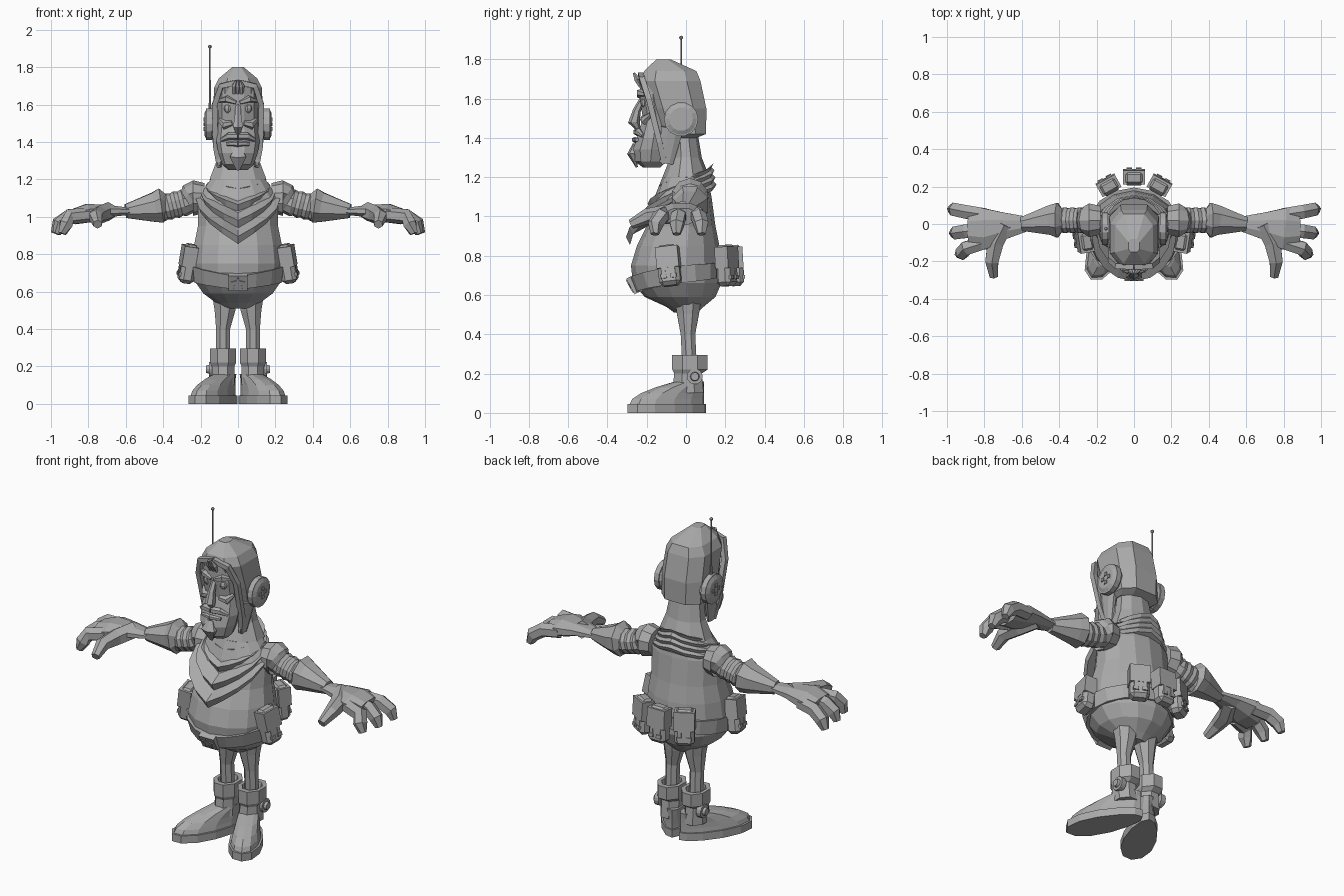
import bpy, bmesh, math
from mathutils import Vector, Matrix

cube = bpy.data.objects.get("Cube")
if cube:
    bpy.data.objects.remove(cube, do_unlink=True)

GREY = (.4, .4, .4, 1)
clay = bpy.data.materials.new("plain_grey")
clay.use_nodes = True
clay.diffuse_color = GREY
clay.node_tree.nodes["Principled BSDF"].inputs["Base Color"].default_value = GREY


def finish(name, bm, mirror=False):
    """Turn the bmesh into a flat-shaded object, optionally on both sides."""
    bmesh.ops.recalc_face_normals(bm, faces=bm.faces[:])
    mesh = bpy.data.meshes.new(name)
    bm.to_mesh(mesh)
    bm.free()
    mesh.materials.append(clay)
    obj = bpy.data.objects.new(name, mesh)
    bpy.context.scene.collection.objects.link(obj)
    if mirror:
        modifier = obj.modifiers.new("both_sides", 'MIRROR')
        modifier.use_mirror_merge = False


def skin(bm, rings):
    """Bridge a row of point rings and cap both ends."""
    loops = [[bm.verts.new(point) for point in ring] for ring in rings]
    count = len(loops[0])
    for low, high in zip(loops, loops[1:]):
        for k in range(count):
            after = (k + 1) % count
            bm.faces.new((low[k], low[after], high[after], high[k]))
    bm.faces.new(loops[0][::-1])
    bm.faces.new(loops[-1])


def oval(half_width, front, back, z, side_rise=0, back_rise=0, sides=12, flat_front=False,
         toe=0, boxy=1):
    """Oval ring in plan; its height may rise from front to side to back."""
    grow = 1 / math.cos(math.pi / sides) if flat_front else 1
    middle, half_depth = (front + back) / 2, (back - front) / 2
    points = []
    for k in range(sides):
        angle = (k + flat_front / 2) * math.tau / sides
        around = 2 - 2 * abs(angle / math.pi - 1)
        rise = side_rise * min(around, 1) + (back_rise - side_rise) * max(around - 1, 0)
        s, c = [math.copysign(abs(v) ** boxy, v) for v in (math.sin(angle), math.cos(angle))]
        points.append(Vector((grow * half_width * s * (1 + toe * c),
                              middle - grow * half_depth * c, z + rise)))
    return points


def loft(name, rows, mirror=False, matrix=Matrix(), **options):
    """Stack of ovals: half width, front y, back y, height."""
    bm = bmesh.new()
    skin(bm, [oval(*row, **options) for row in rows])
    bm.transform(matrix)
    finish(name, bm, mirror)


def tube(name, rows, sides=8, mirror=False, thickness=1):
    """Rows are x, y, z, radius along a path."""
    centres = [Vector(row[:3]) for row in rows]
    whole = (centres[-1] - centres[0]).normalized()
    reference = Vector((0, 1, 0)) if abs(whole.z) > .7 else Vector((0, 0, 1))
    rings = []
    for i, (centre, row) in enumerate(zip(centres, rows)):
        ahead = centres[min(i + 1, len(rows) - 1)]
        along = (ahead - centres[max(i - 1, 0)]).normalized()
        across = along.cross(reference).normalized()
        up = across.cross(along) * thickness
        angles = [(k + .5) * math.tau / sides for k in range(sides)]
        rings.append([centre + (across * math.cos(a) + up * math.sin(a)) * row[-1] for a in angles])
    bm = bmesh.new()
    skin(bm, rings)
    finish(name, bm, mirror)


def disc(name, centre, radius, rim_radius, thickness, sides=14):
    """Mirrored round plate facing sideways, tapering outward."""
    bm = bmesh.new()
    turn = Matrix.Translation(centre) @ Matrix.Rotation(math.pi / 2, 4, 'Y')
    bmesh.ops.create_cone(bm, cap_ends=True, segments=sides, radius1=radius,
                          radius2=rim_radius, depth=thickness, matrix=turn)
    finish(name, bm, mirror=True)


def ball(name, centre, radius, mirror=False):
    bm = bmesh.new()
    bmesh.ops.create_uvsphere(bm, u_segments=8, v_segments=6, radius=radius,
                              matrix=Matrix.Translation(centre))
    finish(name, bm, mirror)


def add_box(bm, centre, size, matrix=Matrix()):
    scale = Matrix.Diagonal((*size, 1))
    bmesh.ops.create_cube(bm, size=1, matrix=matrix @ Matrix.Translation(centre) @ scale)


# Body: egg-shaped torso and neck hood
loft("torso", [(.08, -.06, .06, .51), (.12, -.1, .09, .54), (.19, -.21, .15, .59),
               (.24, -.27, .18, .66), (.25, -.28, .18, .75), (.24, -.25, .17, .85),
               (.22, -.2, .15, .95), (.22, -.16, .13, 1.1), (.15, -.12, .11, 1.2)], sides=14)
loft("neck_hood", [(.16, -.12, .12, 1.2), (.12, -.08, .08, 1.3), (.1, -.08, .06, 1.42)], sides=10)

# Layered neck scarf hanging to a point at the front
folds = []
for k in range(4):
    width, front, back, drop = .15 + .025 * k, -.14 - .055 * k, .14 + .005 * k, 1.15 - .085 * k
    side, rear = .05 + .05 * k, .12 + .05 * k
    folds.append((width, front, back, drop, side, rear))
    folds.append((width - .01, front + .02, back - .01, drop - .04, side + .02, rear + .02))
loft("scarf", folds, sides=16)

# Tilted belt
belt_low, belt_high = (.25, -.26, .19, .61, .05, .09), (.26, -.29, .195, .68, .07, .09)
loft("belt", [belt_low, belt_high], sides=16)

# Buckle plate with a raised star
lean = Matrix.Translation((0, -.27, .65)) @ Matrix.Rotation(.5, 4, 'X')
bm = bmesh.new()
add_box(bm, (0, 0, 0), (.1, .03, .09), lean)
star = []
for depth in (-.01, -.02):
    spokes = [(k * math.pi / 5, .02 if k % 2 else .04) for k in range(10)]
    star.append([lean @ Vector((r * math.sin(a), depth, r * math.cos(a))) for a, r in spokes])
skin(bm, star)
finish("belt_buckle", bm)


def pouch(name, degrees, distance, tilt, roll=0):
    """Belt pouch with a flap and two buckled straps, facing outward."""
    place = (Matrix.Translation((0, -.04, .75)) @ Matrix.Rotation(math.radians(degrees), 4, 'Z')
             @ Matrix.Translation((distance, 0, 0)) @ Matrix.Rotation(tilt, 4, 'Y')
             @ Matrix.Rotation(roll, 4, 'X'))
    bm = bmesh.new()
    add_box(bm, (0, 0, 0), (.08, .11, .21), place)
    bmesh.ops.bevel(bm, geom=bm.edges[:], offset=.02, segments=1, affect='EDGES')
    add_box(bm, (.005, 0, .04), (.075, .115, .11), place)
    for side in (-.025, .025):
        add_box(bm, (.035, side, -.03), (.015, .02, .07), place)
        add_box(bm, (.04, side, -.06), (.015, .03, .02), place)
    finish(name, bm)


pouch("back_pouch", 90, .29, -.06)
for label, flip in (("left", 1), ("right", -1)):
    pouch(label + "_rear_pouch", 90 - flip * 29, .28, -.06)
    pouch(label + "_side_pouch", 90 - flip * 100, .27, -.15, flip * .12)

# Legs
tube("legs", [(.07, .01, .56, .07), (.07, .01, .5, .06), (.08, .01, .4, .04),
              (.08, .02, .2, .04)], mirror=True)

# Boots: splayed sole and low tapering foot, ankle cuff, ankle disc
splay = Matrix.Translation((.06, .03, 0)) @ Matrix.Rotation(.48, 4, 'Z')
loft("boot_soles", [(.09, -.37, .08, z) for z in (0, .045)], mirror=True, matrix=splay, toe=.2)
foot = []
for k in range(5):
    t = k / 4
    foot.append((.08 - .025 * t, -.36 + .27 * t * t, .07, .04 + .12 * t))
loft("boot_feet", foot, mirror=True, matrix=splay, toe=.2)
loft("boot_cuffs", [(.06, -.07, .09, .1), (.06, -.06, .08, .2), (.07, -.07, .11, .22),
                    (.07, -.07, .11, .295), (.05, -.04, .08, .295), (.04, -.03, .07, .25)],
     mirror=True, matrix=Matrix.Translation((.08, 0, 0)), sides=8, flat_front=True)
disc("ankle_plates", (.14, .045, .185), .04, .04, .03)
disc("ankle_studs", (.16, .045, .185), .025, .02, .02)

# Sleeves with stacked creases
sleeve = [(.18, .02, 1.1, .08), (.24, .02, 1.1, .095), (.25, .02, 1.1, .08)]
for k in range(8):
    sleeve.append((.27 + .02 * k, .02, 1.08 - .005 * k, .073 if k % 2 else .066))
tube("sleeves", sleeve, sides=10, mirror=True)

# Gloves: flared gauntlet, flat palm, three drooping fingers, thumb
tube("gauntlets", [(.38, .02, 1.06, .06), (.41, .02, 1.06, .1), (.45, .02, 1.05, .085),
                   (.6, 0, 1.03, .04)], mirror=True)
tube("palms", [(.58, 0, 1.03, .045), (.7, -.01, 1.03, .08), (.8, -.025, 1.02, .12),
               (.88, -.025, 1, .1)], mirror=True, thickness=.45)
for k, (label, y) in enumerate(zip(("rear", "middle", "front"), (.05, -.03, -.1))):
    reach = 1.01 - .01 * k * k
    tube(label + "_fingers", [(.8, y, 1.01, .04), (.9, y * 1.3, 1, .042),
                              (reach - .05, y * 1.55, .96, .04),
                              (reach - .03, y * 1.6, .91, .022)], sides=6, mirror=True)
tube("thumbs", [(.69, 0, 1.03, .05), (.74, -.1, 1.01, .05), (.76, -.2, 1, .04),
                (.75, -.28, .96, .025)], sides=6, mirror=True)

# Head: helmet with jaw straps, bearded face, one rim from the brow down to the chin
loft("helmet", [(.1, -.1, .05, 1.4), (.125, -.13, .1, 1.42), (.13, -.18, .1, 1.55),
                (.125, -.225, .07, 1.69), (.1, -.21, .05, 1.74), (.03, -.15, -.08, 1.8)],
     sides=8, flat_front=True, boxy=.7)
tube("jaw_straps", [(.12, -.07, 1.45, .025), (.1, -.1, 1.27, .015)], mirror=True, thickness=2.5)
loft("face", [(.05, -.22, -.13, 1.25), (.08, -.26, -.1, 1.28), (.1, -.27, -.08, 1.34),
              (.11, -.25, -.08, 1.4), (.1, -.22, -.08, 1.5), (.1, -.235, -.1, 1.6),
              (.1, -.235, -.1, 1.7)], sides=10, flat_front=True)
tube("helmet_rim", [(0, -.23, 1.72, .02), (.09, -.225, 1.7, .02), (.125, -.19, 1.6, .02),
                    (.12, -.135, 1.38, .02), (.1, -.11, 1.27, .02)], sides=4, mirror=True)

# Facial features
tube("nose", [(0, -.22, 1.6, .015), (0, -.25, 1.54, .02), (0, -.265, 1.48, .03),
              (0, -.24, 1.44, .01)], sides=6)
ball("eyes", (.05, -.205, 1.58), .028, mirror=True)
tube("cheeks", [(.03, -.22, 1.5, .015), (.07, -.21, 1.49, .025), (.1, -.18, 1.52, .01)],
     sides=6, mirror=True)
tube("eyebrows", [(.01, -.24, 1.61, .01), (.06, -.235, 1.63, .02), (.1, -.2, 1.62, .01)],
     sides=5, mirror=True)
tube("moustache", [(0, -.25, 1.43, .02), (.05, -.24, 1.43, .02), (.09, -.22, 1.41, .01)],
     sides=6, mirror=True)
tube("lower_lip", [(0, -.26, 1.39, .016), (.06, -.25, 1.39, .01)], sides=6, mirror=True)
tube("goatee", [(0, -.26, 1.37, .02), (0, -.275, 1.32, .05), (0, -.25, 1.25, .01)],
     sides=6, thickness=.5)
for label, lean_x in (("left", .02), ("middle", 0), ("right", -.02)):
    tube(label + "_forelock", [(lean_x, -.23, 1.66, .01), (lean_x, -.25, 1.7, .015),
                               (lean_x / 2, -.265, 1.73, .005)], sides=5)

# Headset cups with a cross of buttons
ear_y, ear_z = -.025, 1.495
disc("ear_cushions", (.125, ear_y, ear_z), .07, .08, .03)
disc("ear_shells", (.155, ear_y, ear_z), .087, .087, .03)
disc("ear_caps", (.175, ear_y, ear_z), .08, .06, .01)
bm = bmesh.new()
for k in range(4):
    angle = k * math.pi / 2
    add_box(bm, (.18, ear_y + .025 * math.cos(angle), ear_z + .025 * math.sin(angle)),
            (.01, .02, .02))
finish("ear_buttons", bm, mirror=True)

# Antenna on the right cup
tube("antenna", [(-.15, ear_y, 1.56, .01), (-.15, ear_y, 1.64, .005), (-.15, ear_y, 1.91, .004)])
ball("antenna_tip", (-.15, ear_y, 1.91), .01)
